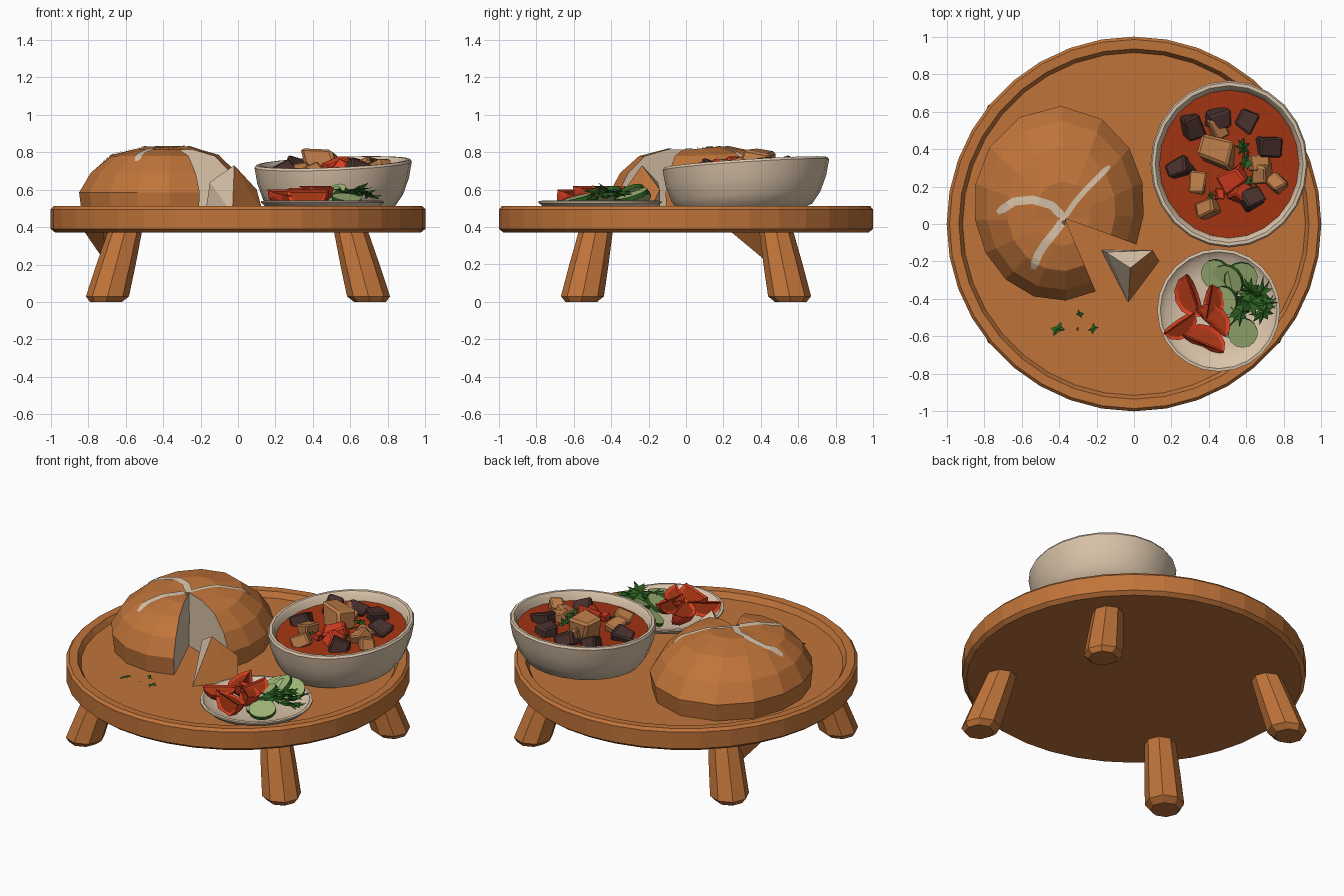
import bpy, bmesh, math, random
from mathutils import Vector, Matrix, Euler
from mathutils.bvhtree import BVHTree

if "Cube" in bpy.data.objects:
    bpy.data.objects.remove(bpy.data.objects["Cube"])

random.seed(4)


def mat(name, r, g, b):
    m = bpy.data.materials.new(name)
    m.diffuse_color = (r, g, b, 1)
    m.use_nodes = True
    m.node_tree.nodes["Principled BSDF"].inputs["Base Color"].default_value = m.diffuse_color
    return m


WOOD = mat("warm brown", 0.53, 0.175, 0.042)
CREAM = mat("cream", 0.70, 0.55, 0.40)
SOUP = mat("soup red", 0.38, 0.035, 0.006)
DARK = mat("dark meat", 0.065, 0.03, 0.026)
MEAT = mat("light meat", 0.50, 0.20, 0.065)
RED = mat("tomato red", 0.70, 0.05, 0.016)
PALE = mat("pale green", 0.36, 0.48, 0.19)
GREEN = mat("leaf green", 0.025, 0.12, 0.016)


def finish(name, bm, mats, smooth=None, normals=True):
    if normals:
        bmesh.ops.recalc_face_normals(bm, faces=bm.faces)
    me = bpy.data.meshes.new(name)
    bm.to_mesh(me)
    bm.free()
    for m in mats:
        me.materials.append(m)
    ob = bpy.data.objects.new(name, me)
    bpy.context.collection.objects.link(ob)
    if smooth:
        me.shade_smooth()
        bpy.context.view_layer.objects.active = ob
        ob.select_set(True)
        bpy.ops.object.shade_smooth_by_angle(angle=math.radians(smooth))
        ob.select_set(False)
    return ob


def loft(bm, rings, caps=True):
    """Skin a list of equal rings of points, closing both ends."""
    rv = [[bm.verts.new(p) for p in r] for r in rings]
    n = len(rv[0])
    for a, b in zip(rv, rv[1:]):
        for i in range(n):
            bm.faces.new((a[i], a[(i + 1) % n], b[(i + 1) % n], b[i]))
    if caps:
        bm.faces.new(rv[0])
        bm.faces.new(rv[-1])


def ring(cx, cy, z, rx, ry, n, sx=0, sy=0):
    pts = []
    for i in range(n):
        a = 2 * math.pi * i / n
        dx, dy = rx * math.cos(a), ry * math.sin(a)
        pts.append((cx + dx, cy + dy, z + sx * dx + sy * dy))
    return pts


# Round tray with raised rim
bm = bmesh.new()
prof = [(0.975, 0.37), (1.0, 0.39), (1.0, 0.495), (0.985, 0.512), (0.935, 0.51), (0.915, 0.475)]
loft(bm, [ring(0, 0, z, r, r, 36) for r, z in prof])
finish("tray", bm, [WOOD])

# Four splayed legs
for sx in (-1, 1):
    for sy in (-1, 1):
        bm = bmesh.new()
        rings = []
        for z, r in ((0, 0.085), (0.03, 0.115), (0.2, 0.105), (0.39, 0.09)):
            t = z / 0.39
            rings.append(ring(sx * (0.705 - 0.105 * t), sy * (0.56 - 0.08 * t), z, r, r, 8))
        loft(bm, rings)
        finish("%s_%s_leg" % ("front" if sy < 0 else "back", "left" if sx < 0 else "right"), bm, [WOOD])

# Small brace beside the back left leg
bm = bmesh.new()
for p in ((-0.82, 0.24, 0.375), (-0.72, 0.24, 0.375), (-0.71, 0.5, 0.375), (-0.58, 0.45, 0.375), (-0.70, 0.45, 0.2)):
    bm.verts.new(p)
bmesh.ops.convex_hull(bm, input=bm.verts)
finish("leg_brace", bm, [WOOD])

# Bread dome, swept around its apex with a wedge left out
APEX = Vector((-0.37, 0.03))
CEN, RX, RY = Vector((-0.40, 0.11)), 0.455, 0.52


def bread_radius(a):
    d = Vector((math.cos(a) / RX, math.sin(a) / RY))
    o = Vector(((APEX.x - CEN.x) / RX, (APEX.y - CEN.y) / RY))
    A, B, C = d.dot(d), o.dot(d), o.dot(o) - 1
    return (-B + math.sqrt(B * B - A * C)) / A


bm = bmesh.new()
top, base = bm.verts.new((*APEX, 0.815)), bm.verts.new((*APEX, 0.47))
cols = []
N = 14
for i in range(N + 1):
    a = math.radians(-20 + 313 * i / N)
    R, back = bread_radius(a), max(0, math.sin(a))
    col = [top]
    for t, z in ((0.33, 0.815 + 0.018 * back), (0.64, 0.78 + 0.015 * back), (0.87, 0.69), (1, 0.585), (0.97, 0.47)):
        col.append(bm.verts.new((APEX.x + R * t * math.cos(a), APEX.y + R * t * math.sin(a), z)))
    cols.append(col + [base])
for c, d in zip(cols, cols[1:]):
    for j in range(6):
        q = [c[j], c[j + 1], d[j + 1], d[j]]
        bm.faces.new(list(dict.fromkeys(q)))
for c in (cols[0], cols[-1]):
    bm.faces.new(c).material_index = 1
bmesh.ops.recalc_face_normals(bm, faces=bm.faces)
bvh = BVHTree.FromBMesh(bm)
finish("bread", bm, [WOOD, CREAM])


def on_bread(x, y):
    hit = bvh.ray_cast(Vector((x, y, 2)), Vector((0, 0, -1)))[0]
    return Vector((x, y, (hit.z if hit else 0.6) + 0.006))


# Pale score marks draped on the crust
paths = [[(-0.37, 0.03), (-0.44, 0.10), (-0.54, 0.13), (-0.64, 0.12), (-0.73, 0.06)],
         [(-0.37, 0.03), (-0.42, -0.04), (-0.47, -0.1), (-0.51, -0.16), (-0.54, -0.24)],
         [(-0.38, 0.02), (-0.32, 0.11), (-0.26, 0.18), (-0.19, 0.25), (-0.13, 0.31)]]
for k, path in enumerate(paths):
    pts = [Vector(p) for p in path]
    fine = [pts[i].lerp(pts[i + 1], s / 3) for i in range(4) for s in range(3)] + [pts[-1]]
    bm = bmesh.new()
    prev = None
    for i, p in enumerate(fine):
        d = (fine[min(i + 1, 12)] - fine[max(i - 1, 0)]).normalized()
        w = (0.022, 0.022, 0.014)[k] * (0.55 if i in (0, 12) else 1)
        n = Vector((-d.y, d.x)) * w
        row = [bm.verts.new(on_bread(*(p + n * s))) for s in (-1, 0, 1)]
        if prev:
            for j in (0, 1):
                bm.faces.new((prev[j], row[j], row[j + 1], prev[j + 1]))
        prev = row
    finish("bread_score", bm, [CREAM])

# Torn bread piece: one crust side, pale cut sides
bm = bmesh.new()
A, B, C, P = [bm.verts.new(p) for p in ((-0.175, -0.14, 0.47), (0.135, -0.2, 0.47), (-0.03, -0.42, 0.47), (-0.02, -0.235, 0.73))]
D, E = bm.verts.new((0.10, -0.14, 0.6)), bm.verts.new((-0.15, -0.15, 0.64))
bm.verts.ensure_lookup_table()
bmesh.ops.convex_hull(bm, input=bm.verts)
for f in bm.faces:
    f.normal_update()
    f.material_index = 0 if f.normal.y < -0.1 and f.normal.x > 0.1 else 1
finish("bread_piece", bm, [WOOD, CREAM])

# Soup bowl, leaning a little
BX, BY, BZ, SX, SY = 0.508, 0.32, 0.478, 0.04, 0.065
bm = bmesh.new()
prof = [(0.28, 0), (0.335, 0.025), (0.375, 0.085), (0.405, 0.17), (0.42, 0.255), (0.412, 0.268),
        (0.395, 0.268), (0.38, 0.25), (0.365, 0.18)]
loft(bm, [ring(BX, BY, BZ + z, r, r * 1.06, 24, SX, SY) for r, z in prof])
finish("soup_bowl", bm, [CREAM], 40)


def soup_z(x, y):
    return BZ + 0.215 + SX * (x - BX) + SY * (y - BY)


bm = bmesh.new()
loft(bm, [ring(BX, BY, BZ + z, 0.374, 0.397, 24, SX, SY) for z in (0.19, 0.215)])
finish("soup", bm, [SOUP])


# Chunks in the soup
def chunk(name, x, y, z, s, m):
    bm = bmesh.new()
    bmesh.ops.create_cube(bm, size=1)
    for v in bm.verts:
        v.co += Vector([random.uniform(-0.13, 0.13) for _ in range(3)])
    bmesh.ops.bevel(bm, geom=bm.edges[:], offset=0.1, segments=1, affect='EDGES')
    rot = Euler((random.uniform(-.4, .4), random.uniform(-.4, .4), random.uniform(0, 3))).to_matrix().to_4x4()
    bm.transform(Matrix.Translation((x, y, z)) @ rot @ Matrix.Diagonal((s * 1.1, s * 0.9, s * 0.8, 1)))
    finish(name, bm, [m])


for x, y in ((0.31, 0.52), (0.6, 0.55), (0.72, 0.41), (0.24, 0.3), (0.63, 0.14), (0.45, 0.56)):
    chunk("dark_meat", x, y, soup_z(x, y) + 0.012, 0.105, DARK)
for x, y in ((0.45, 0.52), (0.67, 0.33), (0.34, 0.22), (0.39, 0.08), (0.76, 0.22), (0.68, 0.27)):
    chunk("meat_chunk", x, y, soup_z(x, y) + 0.018, 0.095, MEAT)
chunk("big_meat_chunk", 0.45, 0.39, soup_z(0.45, 0.39) + 0.05, 0.16, MEAT)
for x, y, s in ((0.53, 0.24, 0.11), (0.56, 0.17, 0.09), (0.46, 0.16, 0.05)):
    chunk("soup_tomato", x, y, soup_z(x, y) + 0.025, s, RED)


# Jagged herb leaf
def leaf(name, x, y, z, r, tilt=0.3, n=14):
    bm = bmesh.new()
    c = bm.verts.new((0, 0, 0.12))
    vs = []
    for i in range(n):
        a, q = 2 * math.pi * i / n, (1 if i % 2 else 0.5) * random.uniform(0.75, 1.1)
        vs.append(bm.verts.new((q * math.cos(a), 0.7 * q * math.sin(a), random.uniform(-0.12, 0.12))))
    for i in range(n):
        bm.faces.new((c, vs[i], vs[(i + 1) % n]))
    bmesh.ops.solidify(bm, geom=bm.faces[:], thickness=0.06)
    rot = Euler((random.uniform(-tilt, tilt), random.uniform(-tilt, tilt), random.uniform(0, 6))).to_matrix().to_4x4()
    bm.transform(Matrix.Translation((x, y, z)) @ rot @ Matrix.Scale(r, 4))
    finish(name, bm, [GREEN])


for x, y, r in ((0.58, 0.41, 0.06), (0.6, 0.33, 0.06), (0.48, 0.24, 0.04), (0.41, 0.15, 0.035), (0.62, 0.23, 0.05), (0.47, 0.16, 0.03)):
    leaf("soup_herb", x, y, soup_z(x, y) + 0.035, r)
for x, y, r in ((-0.41, -0.56, 0.05), (-0.29, -0.48, 0.03), (-0.22, -0.56, 0.035), (-0.3, -0.56, 0.015)):
    leaf("tray_herb", x, y, 0.49, r, n=8)

# Salad plate
PX, PY = 0.452, -0.46
bm = bmesh.new()
prof = [(0.2, 0), (0.29, 0.022), (0.328, 0.055), (0.328, 0.064), (0.312, 0.066), (0.285, 0.04), (0.2, 0.025)]
loft(bm, [ring(PX, PY, 0.475 + z, r, r, 24) for r, z in prof])
finish("salad_plate", bm, [CREAM], 40)


# Tomato wedges: a slice of an ellipsoid, seed pockets inset in the cut sides
def tomato(x, y, z, yaw, roll, s):
    bm = bmesh.new()
    p0, p1 = bm.verts.new((-1, 0, 0)), bm.verts.new((1, 0, 0))
    rows = []
    for j in range(4):
        a = math.radians(-42 + 28 * j)
        rows.append([p0] + [bm.verts.new((-math.cos(b), math.sin(b) * math.sin(a) * 0.9, -math.sin(b) * math.cos(a) * 0.9))
                            for b in [math.pi * k / 6 for k in range(1, 6)]] + [p1])
    for r, q in zip(rows, rows[1:]):
        for k in range(6):
            bm.faces.new(list(dict.fromkeys((r[k], r[k + 1], q[k + 1], q[k]))))
    cuts = [bm.faces.new(rows[0]), bm.faces.new(rows[-1])]
    bmesh.ops.recalc_face_normals(bm, faces=bm.faces)
    bmesh.ops.inset_individual(bm, faces=cuts, thickness=0.16, depth=-0.08)
    for f in cuts:
        f.material_index = 1
    rot = Euler((roll, 0, yaw), 'XYZ').to_matrix().to_4x4()
    bm.transform(Matrix.Translation((x, y, z)) @ rot @ Matrix.Diagonal((s, s, s * 1.05, 1)))
    finish("tomato_wedge", bm, [RED, SOUP])


for args in ((0.32, -0.38, 0.61, 1.9, 0.5, 0.12), (0.24, -0.53, 0.60, 0.6, -0.5, 0.10), (0.37, -0.64, 0.60, -0.4, 0.5, 0.12),
             (0.41, -0.53, 0.62, 2.4, -0.6, 0.11), (0.40, -0.42, 0.62, 1.4, -0.4, 0.10)):
    tomato(*args)


# Cucumber slices: green skin, pale faces
def cucumber(x, y, z, rx, ry, r):
    bm = bmesh.new()
    bmesh.ops.create_cone(bm, cap_ends=True, segments=14, radius1=r, radius2=r, depth=0.022)
    for f in bm.faces:
        f.material_index = 1 if len(f.verts) > 4 else 0
    bm.transform(Matrix.Translation((x, y, z)) @ Euler((rx, ry, 0)).to_matrix().to_4x4())
    finish("cucumber_slice", bm, [GREEN, PALE])


for args in ((0.44, -0.27, 0.55, 0.3, -0.4, 0.085), (0.50, -0.30, 0.57, 0.4, -0.5, 0.09), (0.57, -0.29, 0.57, 0.3, 0.2, 0.09),
             (0.48, -0.41, 0.57, 0.2, -0.5, 0.08), (0.58, -0.58, 0.55, 0.25, 0.1, 0.08), (0.52, -0.54, 0.54, 0.2, -0.2, 0.07)):
    cucumber(*args)

# Bunch of leaves on the plate
for x, y, z, r in ((0.62, -0.42, 0.59, 0.12), (0.68, -0.37, 0.58, 0.09), (0.69, -0.47, 0.57, 0.09), (0.57, -0.47, 0.58, 0.09),
                   (0.62, -0.35, 0.58, 0.08), (0.72, -0.42, 0.56, 0.06), (0.54, -0.40, 0.58, 0.07)):
    leaf("salad_leaf", x, y, z, r, 0.4, 18)
